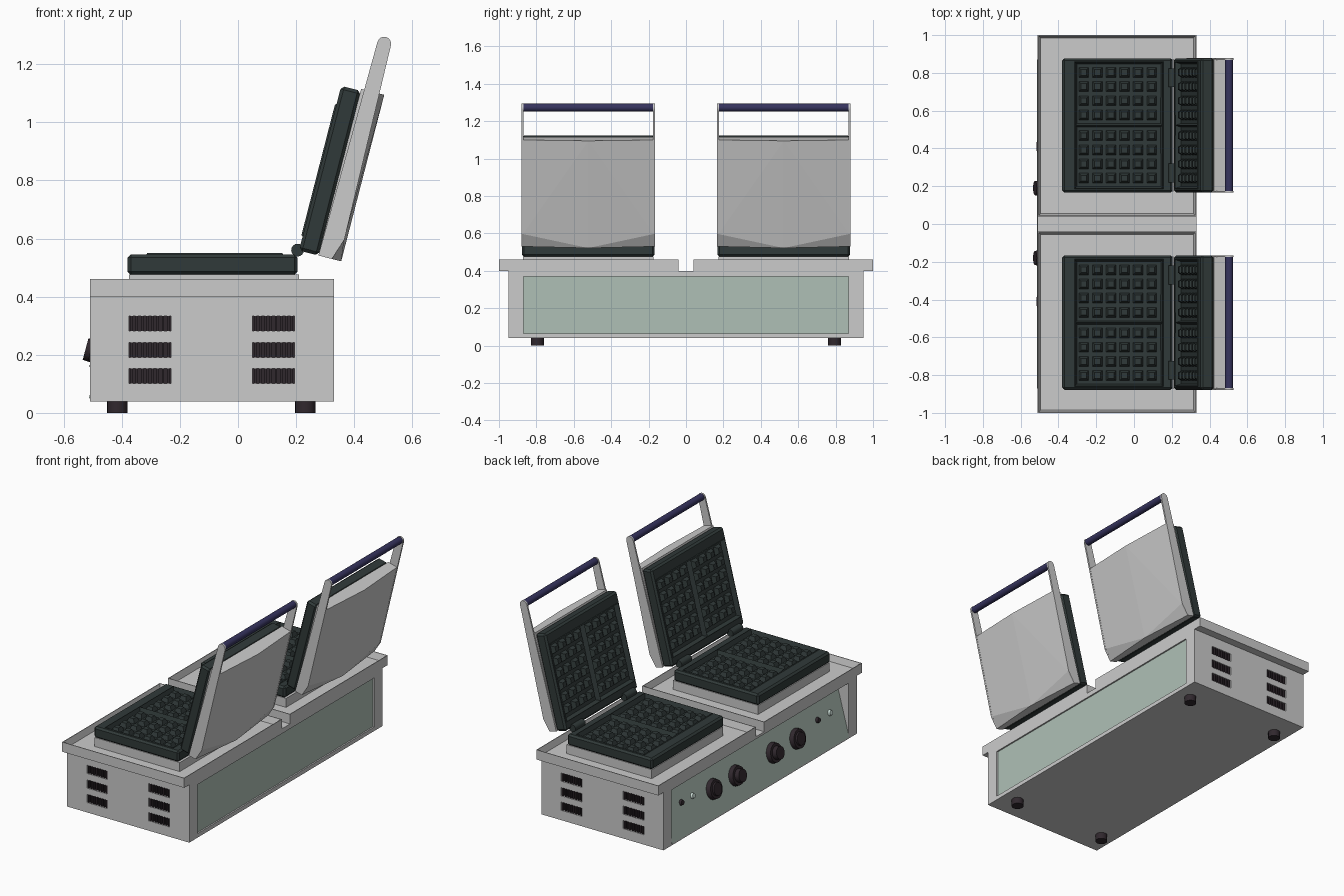
import bpy, bmesh, math
from mathutils import Matrix, Vector

if "Cube" in bpy.data.objects:
    bpy.data.objects.remove(bpy.data.objects["Cube"])


def material(name, r, g, b):
    m = bpy.data.materials.new(name)
    m.diffuse_color = (r, g, b, 1)
    m.use_nodes = True
    m.node_tree.nodes["Principled BSDF"].inputs["Base Color"].default_value = m.diffuse_color
    return m


STEEL = material("brushed_steel", 0.6, 0.6, 0.6)
GREEN = material("pale_green_panel", 0.43, 0.53, 0.47)
IRON = material("cast_iron", 0.030, 0.042, 0.041)
BLACK = material("black_plastic", 0.030, 0.021, 0.027)
NAVY = material("navy_grip", 0.036, 0.033, 0.11)
WHITE = material("lamp_white", 0.62, 0.75, 0.70)


def box(bm, lo, hi):
    lo, hi = Vector(lo), Vector(hi)
    mat = Matrix.Translation((lo + hi) / 2) @ Matrix.Diagonal((*(hi - lo), 1))
    return bmesh.ops.create_cube(bm, size=1, matrix=mat)["verts"]


def cone(bm, pos, r1, r2, h, seg=24, rot=Matrix()):
    """Cone or cylinder centred on pos, axis z before rot."""
    bmesh.ops.create_cone(bm, cap_ends=True, segments=seg, radius1=r1, radius2=r2,
                          depth=h, matrix=Matrix.Translation(pos) @ rot)


def prism(bm, pts, y0, y1):
    """Extrude an (x, z) outline along y."""
    f = bm.faces.new([bm.verts.new((x, y0, z)) for x, z in pts])
    g = bmesh.ops.extrude_face_region(bm, geom=[f])["geom"]
    bmesh.ops.translate(bm, vec=(0, y1 - y0, 0),
                        verts=[v for v in g if isinstance(v, bmesh.types.BMVert)])


def add(name, bm, mat, frame=Matrix(), smooth=False):
    bmesh.ops.recalc_face_normals(bm, faces=bm.faces)
    me = bpy.data.meshes.new(name)
    bm.to_mesh(me)
    bm.free()
    if mat:
        me.materials.append(mat)
    return place(name, me, frame, smooth)


def place(name, me, frame, smooth=False):
    ob = bpy.data.objects.new(name, me)
    bpy.context.collection.objects.link(ob)
    ob.matrix_world = frame
    if smooth:
        bpy.ops.object.select_all(action='DESELECT')
        ob.select_set(True)
        bpy.context.view_layer.objects.active = ob
        bpy.ops.object.shade_smooth_by_angle(angle=math.radians(40))
    return ob


def frame(origin, xdir, zdir):
    x, z = Vector(xdir).normalized(), Vector(zdir).normalized()
    m = Matrix((x, z.cross(x), z)).transposed().to_4x4()
    return Matrix.Translation(origin) @ m


ALONG_Y = Matrix.Rotation(math.pi / 2, 4, 'X')

# Body housing with vent slots, rear recess and sloping control face cut out
VENTS = [(x, z) for x in (-0.303, 0.122) for z in (0.308, 0.217, 0.127)]
bm = bmesh.new()
box(bm, (-0.51, -0.95, 0.04), (0.33, 0.95, 0.40))
body = add("housing", bm, STEEL)
bm = bmesh.new()
for x, z in VENTS:
    for s in (-1, 1):
        box(bm, (x - .072, s * .96 - .03, z - .026), (x + .072, s * .96 + .03, z + .026))
box(bm, (0.318, -0.87, 0.065), (0.35, 0.87, 0.37))
prism(bm, [(-.53, .05), (-.51, .05), (-.42, .385), (-.53, .385)], -0.87, 0.87)
cutter = add("housing_cutter", bm, None)
cutter.hide_render = True
cutter.hide_set(True)
mod = body.modifiers.new("cutouts", 'BOOLEAN')
mod.object = cutter
mod.solver = 'EXACT'

# Dark vent grilles with slats
bm = bmesh.new()
for x, z in VENTS:
    for s in (-1, 1):
        box(bm, (x - .072, s * .93 - .004, z - .026), (x + .072, s * .93 + .004, z + .026))
        for i in range(8):
            sx = x - .063 + i * .018
            box(bm, (sx - .004, s * .94 - .007, z - .026), (sx + .004, s * .94 + .007, z + .026))
add("vent_grilles", bm, BLACK)

# Rear panel
bm = bmesh.new()
box(bm, (0.314, -0.87, 0.065), (0.321, 0.87, 0.37))
add("rear_panel", bm, GREEN)

# Control panel, knobs and lamps in the sloping frame (x up the slope, z outwards)
slope = frame((-0.51, 0, 0.05), (0.09, 0, 0.335), (-0.335, 0, 0.09))
bm = bmesh.new()
box(bm, (0, -0.87, -0.003), (0.346, 0.87, 0.003))
add("control_panel", bm, GREEN, slope)
for y, big in ((.41, False), (.18, True), (-.19, True), (-.41, False)):
    bm = bmesh.new()
    cone(bm, (.16, -y, .015), .062, .056, .03)
    cone(bm, (.16, -y, .03), .042, .038, .056 if big else .02)
    add("control_knob", bm, BLACK, slope, True)
for y, mat in ((.75, WHITE), (.63, BLACK), (-.60, WHITE), (-.71, BLACK)):
    bm = bmesh.new()
    cone(bm, (.19, -y, .008), .019, .014, .016, 16)
    add("indicator_lamp", bm, mat, slope, True)

# Feet
for x in (-0.415, 0.232):
    for y in (-0.795, 0.795):
        bm = bmesh.new()
        cone(bm, (x, y, .022), .035, .035, .044)
        add("foot", bm, BLACK, smooth=True)

# Waffle plate mesh: x runs away from the hinge, face looks towards -z
bm = bmesh.new()
box(bm, (0, -.355, .015), (.585, .355, .085))
bmesh.ops.bevel(bm, geom=bm.edges[:], offset=.011, segments=1, affect='EDGES')
for co, no in (((.05, 0, 0), (1, 0, 0)), ((.52, 0, 0), (1, 0, 0)), ((0, -.337, 0), (0, 1, 0)),
               ((0, 0, 0), (0, 1, 0)), ((0, .337, 0), (0, 1, 0))):
    bmesh.ops.bisect_plane(bm, geom=bm.verts[:] + bm.edges[:] + bm.faces[:],
                           plane_co=co, plane_no=no)
bm.normal_update()
pockets = []
for f in bm.faces:
    c = f.calc_center_median()
    if f.normal.z < -.95 and .06 < c.x < .51 and abs(c.y) < .33:
        pockets.append(f)
bmesh.ops.inset_region(bm, faces=pockets, thickness=.004, depth=.005)
bmesh.ops.inset_individual(bm, faces=pockets, thickness=.014, depth=-.028)
for i in range(6):
    for y in (.055, .13, .205, .28):
        for s in (-1, 1):
            cone(bm, (.111 + i * .072, s * y, .026), .022, .038, .026, 4,
                 Matrix.Rotation(math.pi / 4, 4, 'Z'))
plate = add("lower_waffle_plate", bm, IRON)
plate_mesh = plate.data
bpy.data.objects.remove(plate)

TILT = math.radians(14.4)
S, C = math.sin(TILT), math.cos(TILT)
for side in (-1, 1):
    cy = side * 0.5225
    hinge = Vector((0.205, cy, 0.56))
    low = frame(hinge, (-1, 0, 0), (0, 0, -1))
    lid = frame(hinge, (S, 0, C), (C, 0, -S))

    # Drip tray with raised rim
    bm = bmesh.new()
    box(bm, (-.51, side * .52 - .48, .40), (.33, side * .52 + .48, .46))
    bm.normal_update()
    top = [f for f in bm.faces if f.normal.z > .9]
    bmesh.ops.inset_region(bm, faces=top, thickness=.006)
    bmesh.ops.inset_region(bm, faces=top, thickness=.016, depth=-.04)
    add("drip_tray", bm, STEEL)

    # Plinth under the lower plate
    bm = bmesh.new()
    box(bm, (-.375, cy - .35, .415), (.21, cy + .35, .476))
    add("plate_plinth", bm, STEEL)

    place("lower_waffle_plate", plate_mesh, low)
    place("upper_waffle_plate", plate_mesh, lid @ Matrix.Translation((0, 0, -.01)))

    # Hinge knuckles
    bm = bmesh.new()
    for y in (-.252, .252):
        cone(bm, (0, y, 0), .022, .022, .1, 16, ALONG_Y)
    add("hinge", bm, IRON, Matrix.Translation(hinge), True)

    # Lid cover: shallow faceted shell
    bm = bmesh.new()
    pts = [(.592, 0, .156), (.0, 0, .155)]
    for y in (-.35, .35):
        pts += [(0, y, .074), (.592, y, .074), (.592, y, .137), (.075, y, .146), (0, y, .122)]
    hull = bmesh.ops.convex_hull(bm, input=[bm.verts.new(p) for p in pts])
    add("lid_cover", bm, STEEL, lid)

    # Lid arms with rounded tops
    bm = bmesh.new()
    arc = [(.762 + .024 * math.sin(a), .112 - .024 * math.cos(a))
           for a in [math.pi * i / 8 for i in range(9)]]
    outline = [(0, .074)] + arc + [(.075, .147), (0, .122)]
    for y in (-.357, .347):
        prism(bm, outline, y, y + .01)
    add("lid_arms", bm, STEEL, lid)

    # Handle grip
    bm = bmesh.new()
    cone(bm, (.764, 0, .112), .021, .021, .696, 20, ALONG_Y)
    add("handle_grip", bm, NAVY, lid, True)
